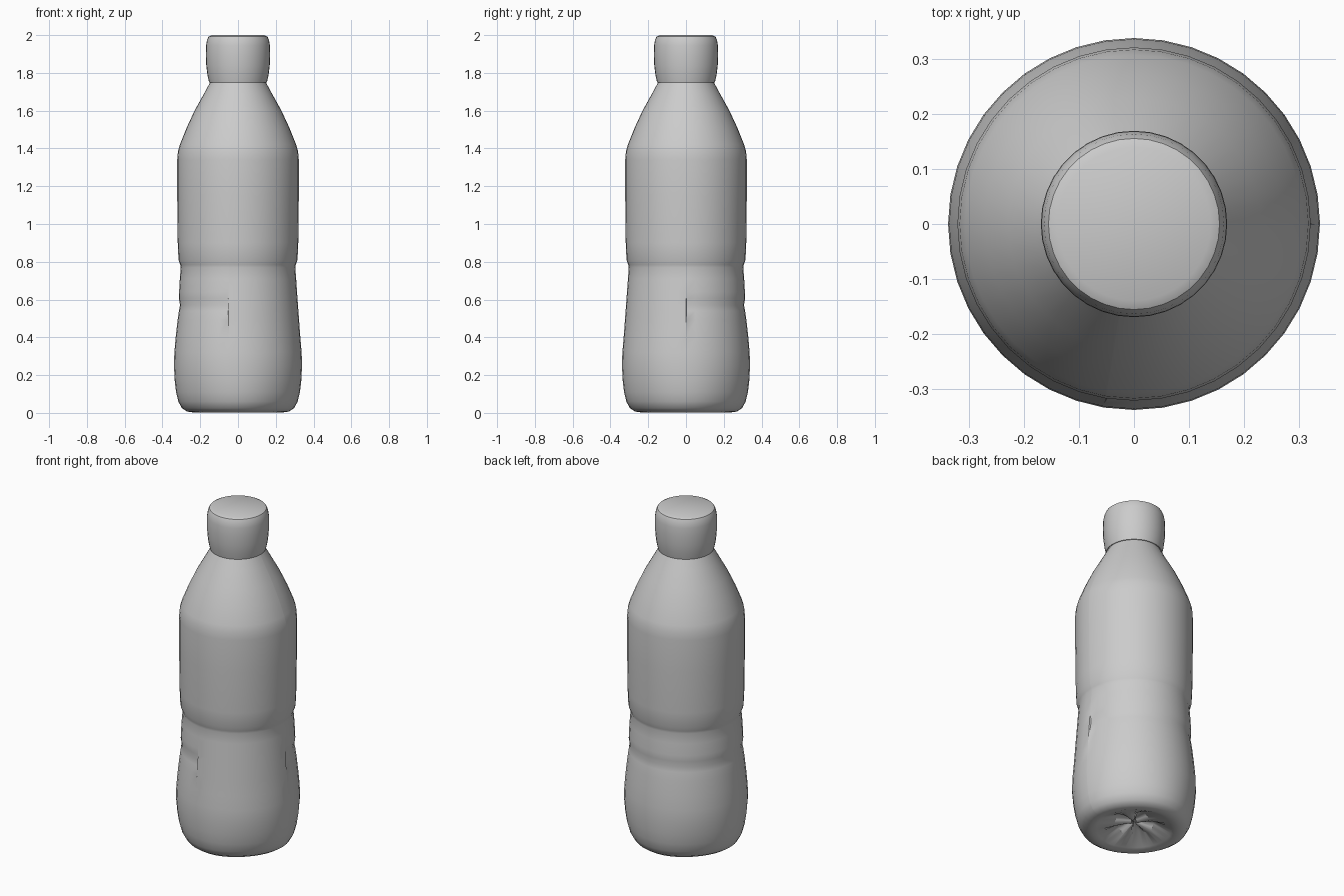
import bpy
import bmesh
from math import sin, cos, radians, pi

cube = bpy.data.objects.get("Cube")
if cube:
    bpy.data.objects.remove(cube)

# One plain grey plastic for the whole model
plastic = bpy.data.materials.new("grey plastic")
plastic.use_nodes = True
grey = (0.6, 0.6, 0.6, 1)
plastic.diffuse_color = grey
plastic.node_tree.nodes["Principled BSDF"].inputs["Base Color"].default_value = grey


def lathe(name, profile, angles, shape):
    """Revolve (radius, height) points; shape() may alter each point by angle."""
    bm = bmesh.new()
    rings = []
    for r, z in profile:
        ring = []
        for a in angles:
            rr, zz = shape(r, z, a)
            ring.append(bm.verts.new((rr * cos(radians(a)), rr * sin(radians(a)), zz)))
        rings.append(ring)
    n = len(angles)
    for low, high in zip(rings, rings[1:]):
        for i in range(n):
            j = (i + 1) % n
            bm.faces.new((low[i], low[j], high[j], high[i]))
    bm.faces.new(list(reversed(rings[0])))
    bm.faces.new(rings[-1])
    bmesh.ops.recalc_face_normals(bm, faces=bm.faces)
    mesh = bpy.data.meshes.new(name)
    bm.to_mesh(mesh)
    bm.free()
    mesh.materials.append(plastic)
    obj = bpy.data.objects.new(name, mesh)
    bpy.context.collection.objects.link(obj)
    bpy.ops.object.select_all(action='DESELECT')
    obj.select_set(True)
    bpy.context.view_layer.objects.active = obj
    bpy.ops.object.shade_smooth_by_angle(angle=radians(32))
    return obj


# Bottle body: the grip groove stops at a plain panel on the front left
PANEL_START, PANEL_END = -99, 0
WAIST_Z, HIP_Z = 0.77, 0.40
WAIST_R, HIP_R = 0.303, 0.330


def body_shape(r, z, a):
    if PANEL_START <= a <= PANEL_END and HIP_Z < z < WAIST_Z:
        t = (WAIST_Z - z) / (WAIST_Z - HIP_Z)
        r = WAIST_R + t * (HIP_R - WAIST_R)
    # Slightly squared foot
    if z < 0.25:
        r *= 1 - 0.015 * (1 - cos(radians(4 * a))) * (1 - z / 0.25)
    # Folded ribs inside the hollow base
    if r < 0.2 and z < 0.1:
        z += 0.015 * cos(radians(5 * a))
    return r, z


body_profile = [
    (0.015, 0.06), (0.11, 0.045), (0.21, 0.01), (0.235, 0.002), (0.27, 0.007),
    (0.297, 0.025), (0.316, 0.06), (0.328, 0.11), (0.335, 0.17), (0.339, 0.25),
    (0.337, 0.32), (HIP_R, HIP_Z), (0.320, 0.49), (0.313, 0.54), (0.307, 0.57),
    (0.313, 0.605), (0.312, 0.64), (0.308, 0.71), (WAIST_R, WAIST_Z),
    (0.306, 0.785), (0.315, 0.81), (0.319, 0.90), (0.322, 1.15), (0.322, 1.34),
    (0.318, 1.385), (0.308, 1.42), (0.272, 1.51), (0.230, 1.60),
    (0.180, 1.69), (0.145, 1.755)]
body_angles = sorted(list(range(-180, 180, 9)) + [PANEL_START - 0.5, PANEL_END + 0.5])
lathe("bottle_body", body_profile, body_angles, body_shape)

# Screw cap
cap_profile = [
    (0.14, 1.75), (0.153, 1.75), (0.162, 1.79), (0.168, 1.84), (0.170, 1.89),
    (0.169, 1.945), (0.164, 1.975), (0.156, 1.992), (0.14, 2.0)]
lathe("bottle_cap", cap_profile, list(range(-180, 180, 10)), lambda r, z, a: (r, z))
